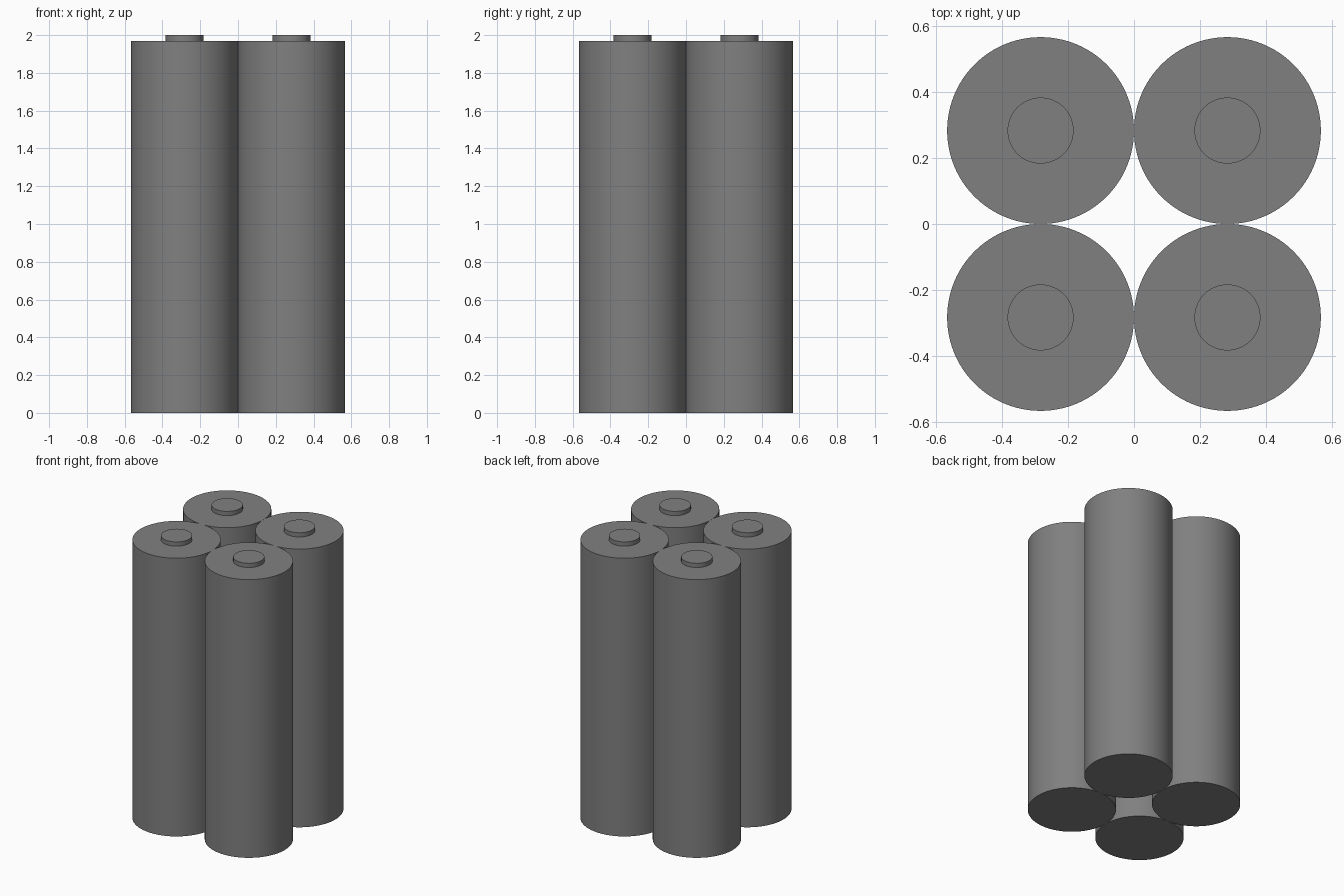
import bpy, bmesh, math

if "Cube" in bpy.data.objects:
    bpy.data.objects.remove(bpy.data.objects["Cube"])

R, BODY_TOP, NUB_R, TOP = 0.283, 1.97, 0.10, 2.0
SEGMENTS = 96

grey = bpy.data.materials.new("mid_grey")
grey.diffuse_color = (0.216, 0.216, 0.216, 1)
grey.use_nodes = True
grey.node_tree.nodes["Principled BSDF"].inputs["Base Color"].default_value = grey.diffuse_color


def battery_mesh():
    """Lathe one cell: flat base, straight wall, flat shoulder, raised terminal."""
    bm = bmesh.new()
    profile = [(R, 0), (R, BODY_TOP), (NUB_R, BODY_TOP), (NUB_R, TOP)]
    rings = [[bm.verts.new((r * math.cos(2 * math.pi * i / SEGMENTS),
                            r * math.sin(2 * math.pi * i / SEGMENTS), z))
              for i in range(SEGMENTS)] for r, z in profile]
    for low, high in zip(rings, rings[1:]):
        for i in range(SEGMENTS):
            j = (i + 1) % SEGMENTS
            bm.faces.new((low[i], low[j], high[j], high[i]))
    bm.faces.new(rings[0][::-1])   # base
    bm.faces.new(rings[-1])        # terminal cap
    # smooth round walls, sharp flat ends
    for f in bm.faces:
        f.smooth = abs(f.normal.z) < 0.5
    bm.normal_update()
    for f in bm.faces:
        f.smooth = abs(f.normal.z) < 0.5
    for e in bm.edges:
        e.smooth = e.calc_face_angle(0) < math.radians(30)
    mesh = bpy.data.meshes.new("battery")
    bm.to_mesh(mesh)
    bm.free()
    mesh.materials.append(grey)
    return mesh


# four touching cells in a square
mesh = battery_mesh()
for side, sx in (("left", -1), ("right", 1)):
    for depth, sy in (("front", -1), ("back", 1)):
        ob = bpy.data.objects.new(f"battery_{depth}_{side}", mesh)
        ob.location = (sx * R, sy * R, 0)
        bpy.context.collection.objects.link(ob)
